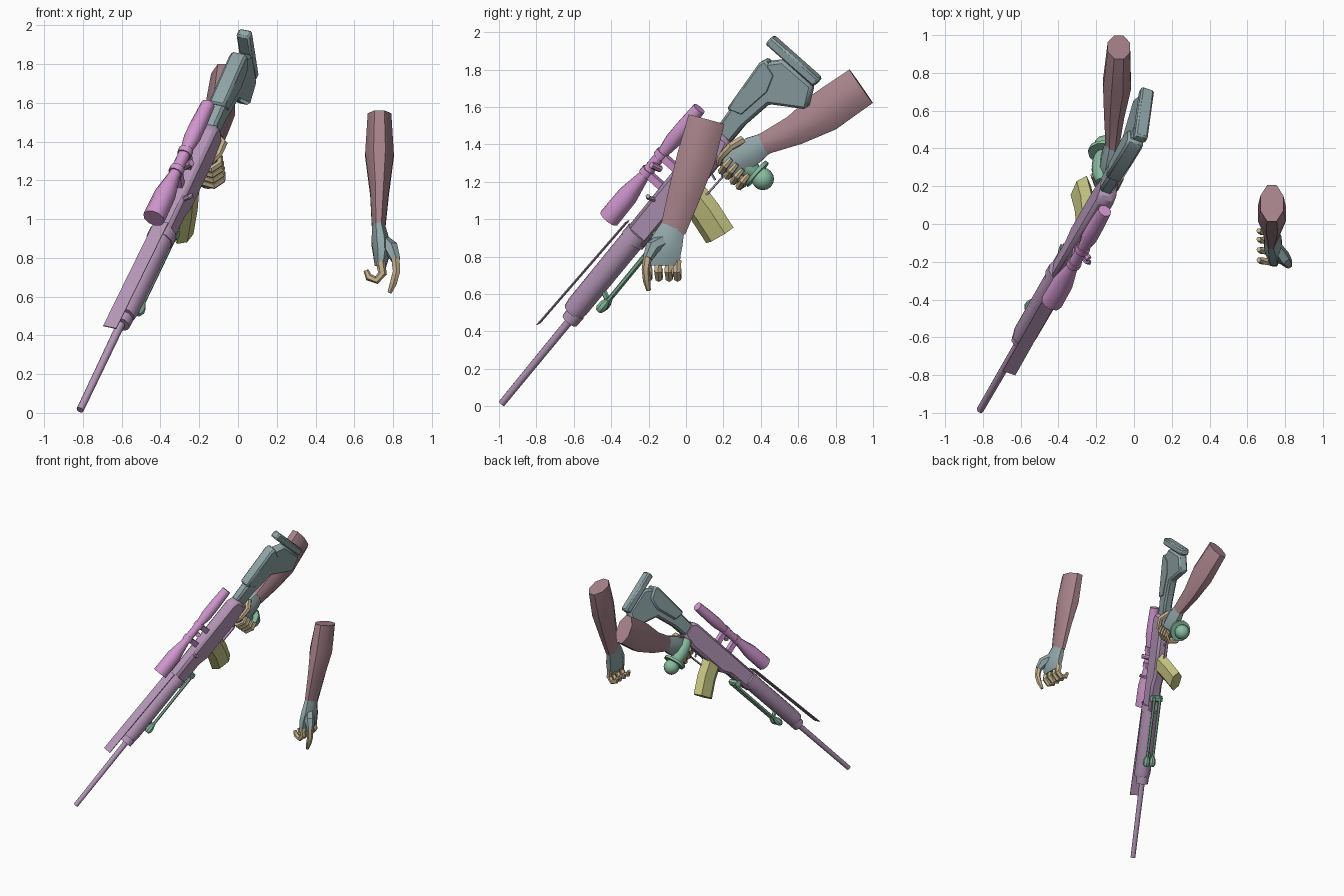
import bpy, bmesh, math
from mathutils import Vector

cube = bpy.data.objects.get("Cube")
if cube:
    bpy.data.objects.remove(cube, do_unlink=True)


def material(name, rgb):
    m = bpy.data.materials.new(name)
    m.use_nodes = True
    col = tuple(c ** 2.2 for c in rgb) + (1.0,)
    m.diffuse_color = col
    for n in m.node_tree.nodes:
        if n.type == 'BSDF_PRINCIPLED':
            n.inputs['Base Color'].default_value = col
    return m


LILAC = material("lilac", (.71, .59, .72))
PINK = material("orchid pink", (.82, .59, .81))
MAUVE = material("mauve", (.65, .51, .54))
SLATE = material("slate", (.56, .64, .65))
GREEN = material("sea green", (.53, .73, .62))
OLIVE = material("pale olive", (.77, .77, .51))
TAN = material("tan", (.78, .70, .56))

# Rifle frame: side, back along the barrel, up; origin at the muzzle
BACK = Vector((.345, .595, .725)).normalized()
UP = Vector((-.10, -.74, .665))
UP = (UP - BACK * UP.dot(BACK)).normalized()
SIDE = BACK.cross(UP)
MUZZLE = Vector((-.815, -.985, .015))


def rifle(s, u, v):
    return MUZZLE + SIDE * s + BACK * u + UP * v


def finish(name, bm, mat, angle=40):
    bmesh.ops.recalc_face_normals(bm, faces=bm.faces)
    me = bpy.data.meshes.new(name)
    bm.to_mesh(me)
    bm.free()
    me.materials.append(mat)
    ob = bpy.data.objects.new(name, me)
    bpy.context.collection.objects.link(ob)
    bpy.ops.object.select_all(action='DESELECT')
    ob.select_set(True)
    bpy.context.view_layer.objects.active = ob
    bpy.ops.object.shade_smooth_by_angle(angle=math.radians(angle))
    return ob


def loft(name, points, radii, mat, n=8, hint=SIDE):
    """Tube through points; each radius is a number or (across hint, other)."""
    bm = bmesh.new()
    pts = [Vector(p) for p in points]
    rings = []
    for i, p in enumerate(pts):
        t = (pts[min(i + 1, len(pts) - 1)] - pts[max(i - 1, 0)]).normalized()
        a = (hint - t * hint.dot(t)).normalized()
        b = t.cross(a)
        r = radii[i] if isinstance(radii, list) else radii
        ra, rb = r if isinstance(r, tuple) else (r, r)
        angles = [2 * math.pi * (k + .5) / n for k in range(n)]
        rings.append([bm.verts.new(p + a * ra * math.cos(w) + b * rb * math.sin(w)) for w in angles])
    for r0, r1 in zip(rings, rings[1:]):
        for k in range(n):
            j = (k + 1) % n
            bm.faces.new((r0[k], r0[j], r1[j], r1[k]))
    bm.faces.new(rings[0])
    bm.faces.new(rings[-1])
    return finish(name, bm, mat)


def tube(name, stations, mat, v=0, s=0, n=10):
    """Turned part along the barrel direction: stations are (u, radius)."""
    return loft(name, [rifle(s, u, v) for u, r in stations], [r for u, r in stations], mat, n)


def prism(name, profile, half, mat, bevel=0, s=0):
    """Side profile (u, v) extruded across the rifle."""
    bm = bmesh.new()
    a, b = [[bm.verts.new(rifle(s + w, u, v)) for u, v in profile] for w in (-half, half)]
    bm.faces.new(a)
    bm.faces.new(b)
    for i in range(len(a)):
        j = (i + 1) % len(a)
        bm.faces.new((a[i], a[j], b[j], b[i]))
    ob = finish(name, bm, mat, 30)
    if bevel:
        mod = ob.modifiers.new("bevel", 'BEVEL')
        mod.width = bevel
        mod.segments = 1
    return ob


# Barrel, handguard and top plate
tube("barrel", [(0, .019), (.66, .022)], LILAC)
tube("barrel_collar", [(.61, .048), (.67, .05)], LILAC)
tube("handguard", [(.66, .058), (.7, .064), (1.22, .066)], LILAC, v=.015)
prism("top_plate", [(.48, .122), (1.25, .102), (1.25, .096), (.48, .116)], .036, LILAC)

# Receiver
prism("receiver", [(1.2, .075), (1.94, .08), (1.99, .05), (1.99, -.06), (1.85, -.09),
                   (1.5, -.09), (1.42, -.06), (1.2, -.06)], .047, LILAC, .018)
tube("receiver_ring", [(1.19, .072), (1.25, .072)], LILAC, v=.012)
loft("bolt_handle", [rifle(.03, 1.46, .05), rifle(.075, 1.46, .085), rifle(.09, 1.47, .09)], .013, LILAC, 6)
guard = [(1.64, -.08), (1.67, -.14), (1.8, -.145), (1.86, -.09)]
loft("trigger_guard", [rifle(0, u, v) for u, v in guard], (.014, .007), LILAC, 4)
loft("trigger", [rifle(0, 1.78, -.07), rifle(0, 1.76, -.125)], .007, LILAC, 4)

# Scope with its two mounts
tube("scope", [(1.19, .058), (1.36, .056), (1.5, .031), (1.68, .031), (1.76, .043),
               (1.86, .042), (2.0, .036)], PINK, v=.187, s=-.012)
for i, u in enumerate((1.53, 1.66)):
    prism("scope_mount_%d" % i, [(u - .02, .07), (u + .02, .07), (u + .02, .175), (u - .02, .175)],
          .02, PINK, s=-.006)
    tube("scope_ring_%d" % i, [(u - .018, .038), (u + .018, .038)], PINK, v=.187, s=-.012)
loft("scope_turret", [rifle(0, 1.6, .14), rifle(.045, 1.6, .187)], .018, PINK, 8)

# Magazine
loft("magazine", [rifle(0, 1.61, -.06), rifle(-.012, 1.58, -.19), rifle(-.032, 1.53, -.33)],
     [(.046, .09)] * 3, OLIVE, 6)

# Folded bipod
for s in (-.024, .024):
    side = "left" if s > 0 else "right"
    tube("bipod_leg_" + side, [(.82, .011), (1.34, .012)], GREEN, v=-.092, s=s, n=6)
    tube("bipod_foot_" + side, [(.77, .018), (.79, .028), (.82, .026), (.85, .014)], GREEN, v=-.09, s=s, n=8)
loft("bipod_hinge", [rifle(-.045, 1.32, -.075), rifle(.045, 1.32, -.075)], .026, GREEN, 8, BACK)
loft("bipod_brace", [rifle(0, .84, -.09), rifle(0, .87, -.03)], .016, GREEN, 6)

# Rounded pistol grip with collar and ball end
grip = [(-.07, .035), (-.11, .052), (-.18, .06), (-.235, .055), (-.265, .04)]
loft("grip", [rifle(-.02 + v * .08, 1.925, v) for v, r in grip], [r for v, r in grip], GREEN, 10)
loft("grip_collar", [rifle(-.04, 1.93, -.262), rifle(-.04, 1.93, -.282)], .085, GREEN, 12)
ball = bmesh.new()
bmesh.ops.create_uvsphere(ball, u_segments=12, v_segments=8, radius=.06)
bmesh.ops.translate(ball, verts=ball.verts, vec=rifle(-.04, 1.93, -.315))
finish("grip_ball", ball, GREEN)

# Stock, cheek piece and butt plate
prism("stock", [(1.97, .045), (2.12, .055), (2.46, .06), (2.53, .0), (2.53, -.21), (2.41, -.265),
                (2.29, -.09), (2.1, -.06), (1.97, -.06)], .036, SLATE, .014, -.015)
prism("cheek_piece", [(2.11, .068), (2.43, .09), (2.47, .075), (2.44, -.02), (2.34, -.05), (2.14, -.02)],
      .045, SLATE, .012, -.02)
prism("butt_plate", [(2.53, .13), (2.585, .13), (2.585, -.215), (2.53, -.215)], .036, SLATE, .01, -.025)

# Sleeves
X = Vector((1, 0, 0))
loft("right_sleeve", [(-.08, .936, 1.711), (-.09, .74, 1.575), (-.105, .58, 1.475), (-.115, .41, 1.40)],
     [(.064, .118), (.08, .122), (.058, .088), (.038, .062)], MAUVE, 8, X)
loft("left_sleeve", [(.73, .11, 1.535), (.73, .055, 1.33), (.73, -.01, 1.13), (.725, -.07, .94)],
     [(.066, .107), (.08, .112), (.052, .095), (.036, .075)], MAUVE, 8, X)

# Right glove, gripping fingers and thumb
loft("right_glove", [(-.115, .43, 1.41), (-.125, .36, 1.37), (-.14, .28, 1.32), (-.15, .22, 1.28)],
     [(.036, .06), (.05, .08), (.05, .085), (.035, .06)], SLATE, 8, X)
for i in range(4):
    v = -.125 - .042 * i
    path = [(-.07, 1.9), (-.03, 1.84), (.035, 1.835), (.062, 1.88), (.05, 1.93)]
    loft("right_finger_%d" % (i + 1), [rifle(s, u, v) for s, u in path],
         [.02, .021, .02, .019, .013], TAN, 6, UP)
loft("right_thumb", [rifle(-.01, 2.03, -.1), rifle(.052, 1.98, -.08), rifle(.055, 1.9, -.075), rifle(.03, 1.85, -.09)],
     [.024, .022, .019, .013], TAN, 6, UP)

# Left glove, curled fingers and hanging thumb
loft("left_glove", [(.725, -.07, .96), (.735, -.1, .88), (.74, -.125, .82), (.735, -.125, .755)],
     [(.036, .07), (.05, .092), (.046, .105), (.032, .1)], SLATE, 8, X)
loft("left_thumb_base", [(.75, -.13, .88), (.79, -.18, .85), (.815, -.205, .79)],
     [.04, .04, .026], SLATE, 6, X)
for i, y in enumerate((-.2, -.145, -.09, -.045)):
    loft("left_finger_%d" % (i + 1), [(.735, y, .78), (.745, y - .005, .72), (.715, y, .685),
                                      (.675, y + .005, .70), (.66, y + .01, .735)],
         [.024, .023, .021, .02, .013], TAN, 6, Vector((0, 1, 0)))
loft("left_thumb", [(.812, -.205, .80), (.818, -.215, .73), (.802, -.21, .67), (.782, -.2, .62)],
     [.024, .022, .02, .012], TAN, 6, X)
